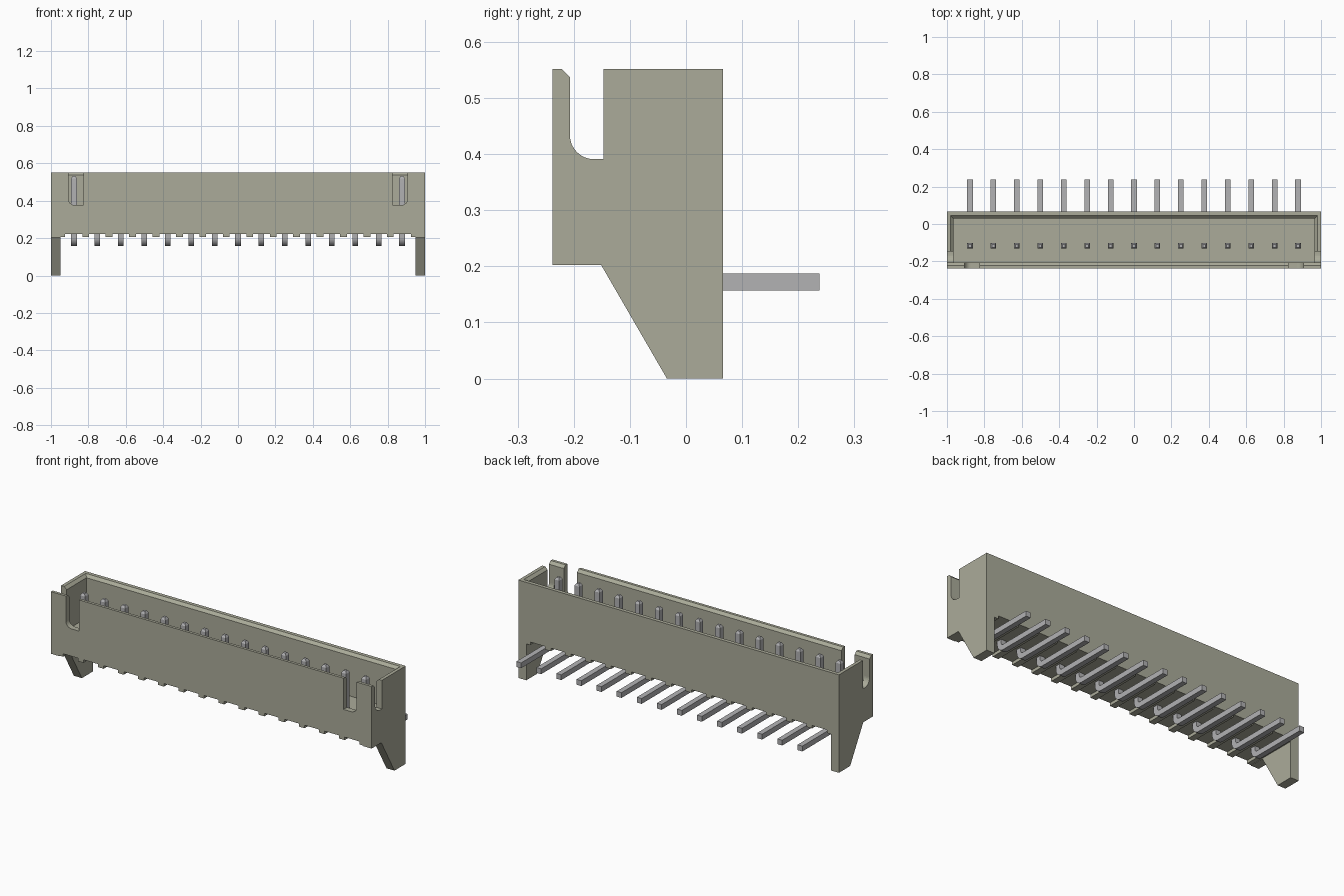
import bpy, bmesh, math
from mathutils import Vector

if "Cube" in bpy.data.objects:
    bpy.data.objects.remove(bpy.data.objects["Cube"], do_unlink=True)


def material(name, rgb):
    m = bpy.data.materials.new(name)
    m.use_nodes = True
    m.diffuse_color = (*rgb, 1)
    m.node_tree.nodes["Principled BSDF"].inputs["Base Color"].default_value = (*rgb, 1)
    return m


PLASTIC = material("warm grey plastic", (0.407, 0.41, 0.323))
METAL = material("tinned metal", (0.445, 0.445, 0.455))


def loft(name, rings, mat):
    """Closed solid through a list of rings with equal point counts."""
    bm = bmesh.new()
    loops = [[bm.verts.new(p) for p in ring] for ring in rings]
    n = len(loops[0])
    for a, b in zip(loops, loops[1:]):
        for i in range(n):
            j = (i + 1) % n
            bm.faces.new((a[i], a[j], b[j], b[i]))
    bm.faces.new(loops[0][::-1])
    bm.faces.new(loops[-1])
    bmesh.ops.recalc_face_normals(bm, faces=bm.faces)
    me = bpy.data.meshes.new(name)
    bm.to_mesh(me)
    bm.free()
    me.materials.append(mat)
    ob = bpy.data.objects.new(name, me)
    bpy.context.collection.objects.link(ob)
    return ob


def prism_x(name, yz, x0, x1, mat=PLASTIC):
    return loft(name, [[(x, y, z) for y, z in yz] for x in (x0, x1)], mat)


def prism_y(name, xz, y0, y1, mat=PLASTIC):
    return loft(name, [[(x, y, z) for x, z in xz] for y in (y0, y1)], mat)


def rect(a0, a1, b0, b1):
    return [(a0, b0), (a1, b0), (a1, b1), (a0, b1)]


def arc(cx, cy, r, a0, a1, n=8):
    steps = [math.radians(a0 + (a1 - a0) * i / n) for i in range(n + 1)]
    return [(cx + r * math.cos(a), cy + r * math.sin(a)) for a in steps]


def cut(target, cutter):
    cutter.hide_render = True
    mod = target.modifiers.new("cut", 'BOOLEAN')
    mod.operation, mod.solver, mod.object = 'DIFFERENCE', 'EXACT', cutter
    bpy.context.view_layer.objects.active = target
    bpy.ops.object.modifier_apply(modifier=mod.name)
    bpy.data.objects.remove(cutter, do_unlink=True)


FRONT, BACK, TOP = -0.238, 0.066, 0.552
UNDER, RIB, FLOOR = 0.222, 0.205, 0.31

# Housing: side outline with the two mounting legs at the ends
housing = prism_x("housing", [(BACK, 0), (BACK, TOP), (FRONT, TOP), (FRONT, 0.202),
                              (-0.151, 0.202), (-0.034, 0)], -1, 1)
cut(housing, prism_x("under_cutter", rect(-0.4, 0.4, -0.1, UNDER), -0.95, 0.95))

# Open cavity with a bevelled rim
IN_X, IN_F, IN_B, C = 0.966, -0.207, 0.03, 0.015


def cavity_ring(z, g):
    return [(x, y, z) for x, y in rect(-IN_X - g, IN_X + g, IN_F - g, IN_B + g)]


cut(housing, loft("cavity_cutter", [cavity_ring(FLOOR, 0), cavity_ring(TOP - C, 0),
                                    cavity_ring(TOP + C, 2 * C)], PLASTIC))

# Slots through both end walls, rounded at the lower front corner
side_slot = [(-0.147, 0.391), (-0.147, 0.6), (IN_F - C, 0.6), (IN_F - C, TOP), (IN_F, TOP - C)]
side_slot += arc(IN_F + 0.043, 0.434, 0.043, 180, 270)
cut(housing, prism_x("side_slot_cutter", side_slot, -1.1, 1.1))

# Slots in the front wall, rounded at the lower outer corner
for s in (-1, 1):
    outline = [(0.825, 0.376), (0.825, 0.6), (0.907, 0.6)] + arc(0.872, 0.411, 0.035, 0, -90)
    cut(housing, prism_y("front_slot_cutter", [(s * x, z) for x, z in outline], -0.3, -0.19))

# Ribs under the floor between the pins
PITCH, COUNT = 0.1253, 15
for i in range(COUNT - 1):
    x = (i - (COUNT - 2) / 2) * PITCH
    prism_x(f"floor_rib_{i + 1}", rect(FRONT, BACK, RIB, UNDER + 0.005), x - 0.018, x + 0.018)
for s, side in ((-1, "right"), (1, "left")):
    prism_x(f"end_rib_{side}", rect(FRONT, BACK, RIB, UNDER + 0.005), s * 0.925, s * 0.955)

# Bent square pins: upright contact, rounded bend, tail toward the back
W, PY, PZ, R = 0.015, -0.117, 0.172, 0.03
path = [(PY, 0.532, 0.5), (PY, 0.52, 1)]
path += [(y, z, 1) for y, z in arc(PY + R, PZ + R, R, 180, 270)] + [(0.238, PZ, 1)]
for i in range(COUNT):
    x = (i - (COUNT - 1) / 2) * PITCH
    rings = []
    for k, (y, z, size) in enumerate(path):
        a, b = path[max(k - 1, 0)], path[min(k + 1, len(path) - 1)]
        t = Vector((b[0] - a[0], b[1] - a[1])).normalized()
        if k == 2:
            t = Vector((0, -1))
        elif k == len(path) - 2:
            t = Vector((1, 0))
        w = W * size
        rings.append([(x + u * w, y - t.y * v * w, z + t.x * v * w)
                      for u, v in ((-1, -1), (1, -1), (1, 1), (-1, 1))])
    pin = loft(f"pin_{i + 1}", rings, METAL)
    bpy.ops.object.select_all(action='DESELECT')
    pin.select_set(True)
    bpy.context.view_layer.objects.active = pin
    bpy.ops.object.shade_smooth_by_angle(angle=math.radians(30))
